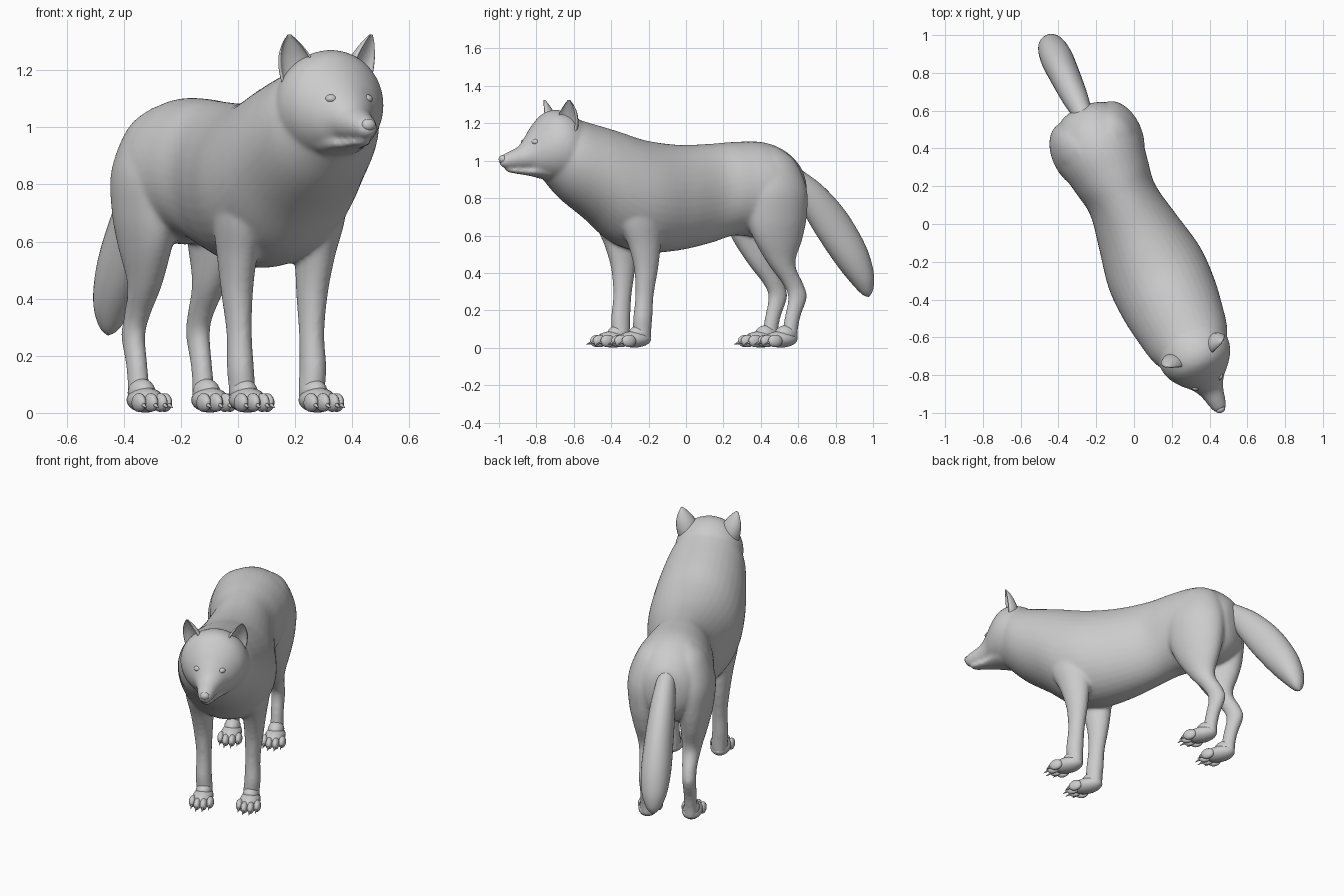
import bpy, bmesh, math
from mathutils import Vector, Matrix

if "Cube" in bpy.data.objects:
    bpy.data.objects.remove(bpy.data.objects["Cube"])

TURN = math.radians(25)   # the animal stands turned about z; parts are built facing -y
UP, BACK = Vector((0, 0, 1)), Vector((0, 1, 0))


def spline(rows, steps=5):
    """Catmull-Rom resampling of station rows."""
    out = []
    for i in range(len(rows) - 1):
        p = [rows[max(0, min(len(rows) - 1, i + k))] for k in (-1, 0, 1, 2)]
        for s in range(steps):
            t = s / steps
            out.append([0.5 * (2 * b + (c - a) * t + (2 * a - 5 * b + 4 * c - d) * t * t
                               + (3 * b - a - 3 * c + d) * t ** 3) for a, b, c, d in zip(*p)])
    return out + [list(rows[-1])]


def skin(bm, rings):
    """Close a stack of rings into a solid."""
    vs = [[bm.verts.new(p) for p in r] for r in rings]
    n = len(vs[0])
    for a, b in zip(vs, vs[1:]):
        for i in range(n):
            bm.faces.new((a[i], a[(i + 1) % n], b[(i + 1) % n], b[i]))
    bm.faces.new(vs[0])
    bm.faces.new(vs[-1])


def loft(bm, rows, vdir, side=1, n=32):
    """Rows are x, y, z, half width along x, half size along vdir."""
    rings = []
    for x, y, z, a, b in spline(rows):
        a, b = max(a, .004), max(b, .004)
        c = Vector((x * side, y, z))
        rings.append([c + Vector((a * math.cos(2 * math.pi * i / n), 0, 0))
                      + vdir * (b * math.sin(2 * math.pi * i / n)) for i in range(n)])
    skin(bm, rings)


def trunk(bm, rows):
    """Rows are y, top z, bottom z, half width."""
    loft(bm, [(0, y, (t + b) / 2, w, (t - b) / 2) for y, t, b, w in rows], UP, n=40)


def ball(bm, c, r, seg=20):
    bmesh.ops.create_uvsphere(bm, u_segments=seg, v_segments=seg // 2 + 2, radius=1,
                              matrix=Matrix.Translation(c) @ Matrix.Diagonal((*r, 1)))


def finish(bm, name):
    bmesh.ops.recalc_face_normals(bm, faces=bm.faces)
    for f in bm.faces:
        f.smooth = True
    me = bpy.data.meshes.new(name)
    bm.to_mesh(me)
    bm.free()
    ob = bpy.data.objects.new(name, me)
    ob.rotation_euler.z = TURN
    bpy.context.collection.objects.link(ob)
    return ob


# body: torso and neck
bm = bmesh.new()
trunk(bm, [(.68, .90, .76, .05), (.65, .98, .68, .13), (.56, 1.06, .61, .20), (.44, 1.10, .59, .235),
           (.28, 1.10, .60, .21), (.14, 1.09, .56, .19), (-.05, 1.085, .52, .225), (-.25, 1.11, .51, .265),
           (-.42, 1.16, .56, .265), (-.57, 1.20, .68, .245), (-.72, 1.235, .79, .21), (-.82, 1.20, .89, .14)])
# skull and upper muzzle
trunk(bm, [(-.62, 1.19, .95, .12), (-.67, 1.24, .89, .175), (-.75, 1.27, .88, .195), (-.82, 1.26, .895, .18),
           (-.88, 1.205, .92, .14), (-.93, 1.14, .945, .092), (-.98, 1.08, .952, .064),
           (-1.04, 1.05, .957, .048), (-1.08, 1.03, .965, .035), (-1.097, 1.005, .98, .012)])
# lower jaw
trunk(bm, [(-.84, .99, .90, .10), (-.90, .975, .915, .075), (-.96, .957, .925, .05),
           (-1.03, .957, .935, .034), (-1.06, .955, .942, .015)])
# legs
for s in (1, -1):
    loft(bm, [(.135, -.325, .03, .045, .05), (.135, -.322, .09, .046, .05), (.14, -.32, .16, .046, .052),
              (.14, -.31, .28, .043, .05), (.145, -.303, .42, .053, .066), (.15, -.315, .55, .066, .092),
              (.15, -.34, .70, .09, .13), (.15, -.33, .88, .09, .13), (.13, -.30, .98, .04, .06)], BACK, s)
    loft(bm, [(.125, .552, .03, .04, .045), (.125, .556, .09, .037, .042), (.125, .572, .17, .036, .043),
              (.125, .60, .27, .039, .052), (.122, .575, .34, .042, .057), (.125, .505, .45, .057, .077),
              (.135, .48, .58, .082, .138), (.135, .47, .70, .106, .172), (.13, .462, .85, .116, .182),
              (.10, .46, 1.0, .09, .13), (.08, .45, 1.07, .03, .05)], BACK, s)
body = finish(bm, "wolf_body")
rm = body.modifiers.new("merge", 'REMESH')
rm.mode, rm.voxel_size, rm.use_smooth_shade = 'VOXEL', .01, True
sm = body.modifiers.new("soften", 'SMOOTH')
sm.factor, sm.iterations = .5, 8

# tail
bm = bmesh.new()
loft(bm, [(0, .56, .97, .045, .045), (0, .66, .895, .055, .062), (0, .75, .80, .07, .087),
          (0, .86, .66, .08, .103), (0, .97, .50, .085, .095), (0, 1.04, .38, .07, .068),
          (0, 1.072, .305, .038, .036), (0, 1.08, .275, .006, .006)], Vector((0, .83, .56)))
finish(bm, "tail")

# nose
bm = bmesh.new()
ball(bm, (0, -1.082, 1.008), (.026, .02, .022))
finish(bm, "nose")


def paw(name, x, heel):
    """Pad, four toes and claws; the paw runs forward from the heel."""
    bm = bmesh.new()
    ball(bm, (x, heel - .10, .045), (.058, .095, .044))
    ball(bm, (x, heel - .07, .07), (.046, .062, .05))
    for off, back in ((-.05, .03), (-.018, 0), (.018, 0), (.05, .03)):
        y = heel - .185 + back
        ball(bm, (x + off, y, .036), (.021, .042, .033), 14)
        bmesh.ops.create_cone(bm, segments=8, radius1=.009, radius2=.001, depth=.04, cap_ends=True,
                              matrix=Matrix.Translation((x + off, y - .047, .024))
                              @ Matrix.Rotation(math.radians(110), 4, 'X'))
    finish(bm, name)


def ear(name, s):
    """Cupped shell: convex behind, hollow in front."""
    bm = bmesh.new()
    wide, front = Vector((.87 * s, .49, 0)), Vector((.49 * s, -.87, 0))
    rings = []
    # x, z, half width, depth
    for x, z, w, d in spline([(.11, 1.15, .062, .06), (.118, 1.20, .066, .06), (.13, 1.25, .056, .048),
                              (.142, 1.295, .032, .026), (.15, 1.325, .006, .006)]):
        c = Vector((x * s, -.75, z)) + front * .015
        arc = [math.pi * i / 12 for i in range(13)]
        ring = [c + wide * (w * math.cos(a)) - front * (d * math.sin(a)) for a in arc]
        ring += [c + wide * (.88 * w * math.cos(a)) - front * (.62 * d * math.sin(a) - .004)
                 for a in reversed(arc)]
        rings.append(ring)
    skin(bm, rings)
    finish(bm, name)


# paired parts
for s, side in ((1, "left"), (-1, "right")):
    paw("front_paw_" + side, .135 * s, -.268)
    paw("hind_paw_" + side, .125 * s, .60)
    ear("ear_" + side, s)
    bm = bmesh.new()
    ball(bm, (.068 * s, -.918, 1.10), (.022, .022, .016))
    finish(bm, "eye_" + side)
